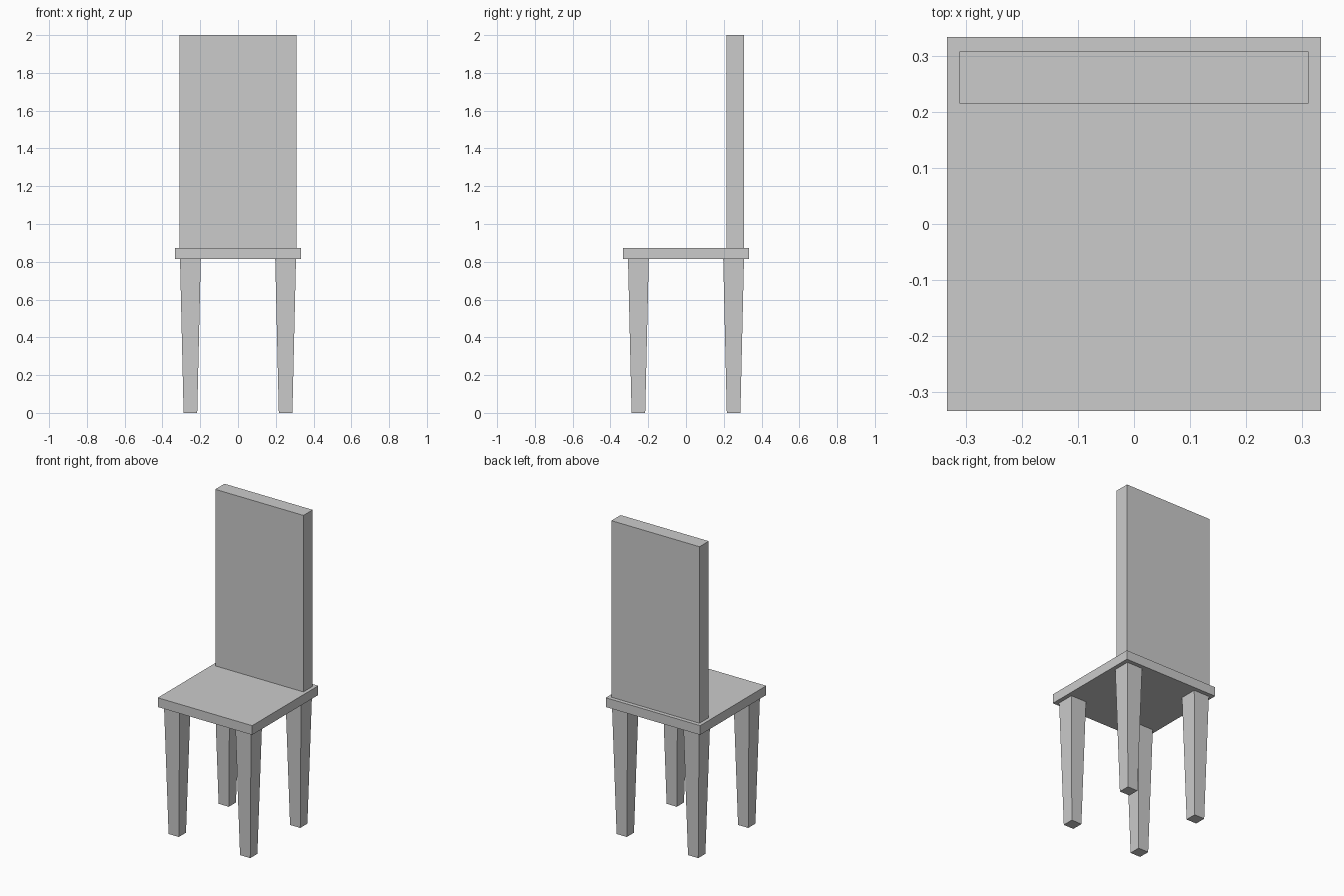
import bpy
import bmesh
from mathutils import Vector

if "Cube" in bpy.data.objects:
    bpy.data.objects.remove(bpy.data.objects["Cube"])


def block(name, low, high, bottom_scale=1.0):
    """Box between two corners; bottom_scale tapers its lower face."""
    low, high = Vector(low), Vector(high)
    centre, size = (low + high) / 2, high - low
    bm = bmesh.new()
    bmesh.ops.create_cube(bm, size=1.0)
    for v in bm.verts:
        taper = bottom_scale if v.co.z < 0 else 1.0
        v.co = Vector((v.co.x * size.x * taper, v.co.y * size.y * taper, v.co.z * size.z))
    mesh = bpy.data.meshes.new(name)
    bm.to_mesh(mesh)
    bm.free()
    obj = bpy.data.objects.new(name, mesh)
    obj.location = centre
    bpy.context.collection.objects.link(obj)
    return obj


SEAT_BOTTOM, SEAT_TOP = 0.815, 0.874
SEAT_HALF = 0.333
LEG_OFFSET, LEG_HALF = 0.252, 0.055

# Seat slab
block("seat", (-SEAT_HALF, -SEAT_HALF, SEAT_BOTTOM), (SEAT_HALF, SEAT_HALF, SEAT_TOP))

# Tall backrest, set in slightly from the seat edges
block("backrest", (-0.311, 0.215, SEAT_TOP), (0.311, 0.308, 2.0))

# Four legs tapering towards the floor
for side, sx in (("left", -1), ("right", 1)):
    for end, sy in (("front", -1), ("back", 1)):
        x, y = sx * LEG_OFFSET, sy * LEG_OFFSET
        block(f"{end}_{side}_leg",
              (x - LEG_HALF, y - LEG_HALF, 0.0),
              (x + LEG_HALF, y + LEG_HALF, SEAT_BOTTOM),
              bottom_scale=0.655)
